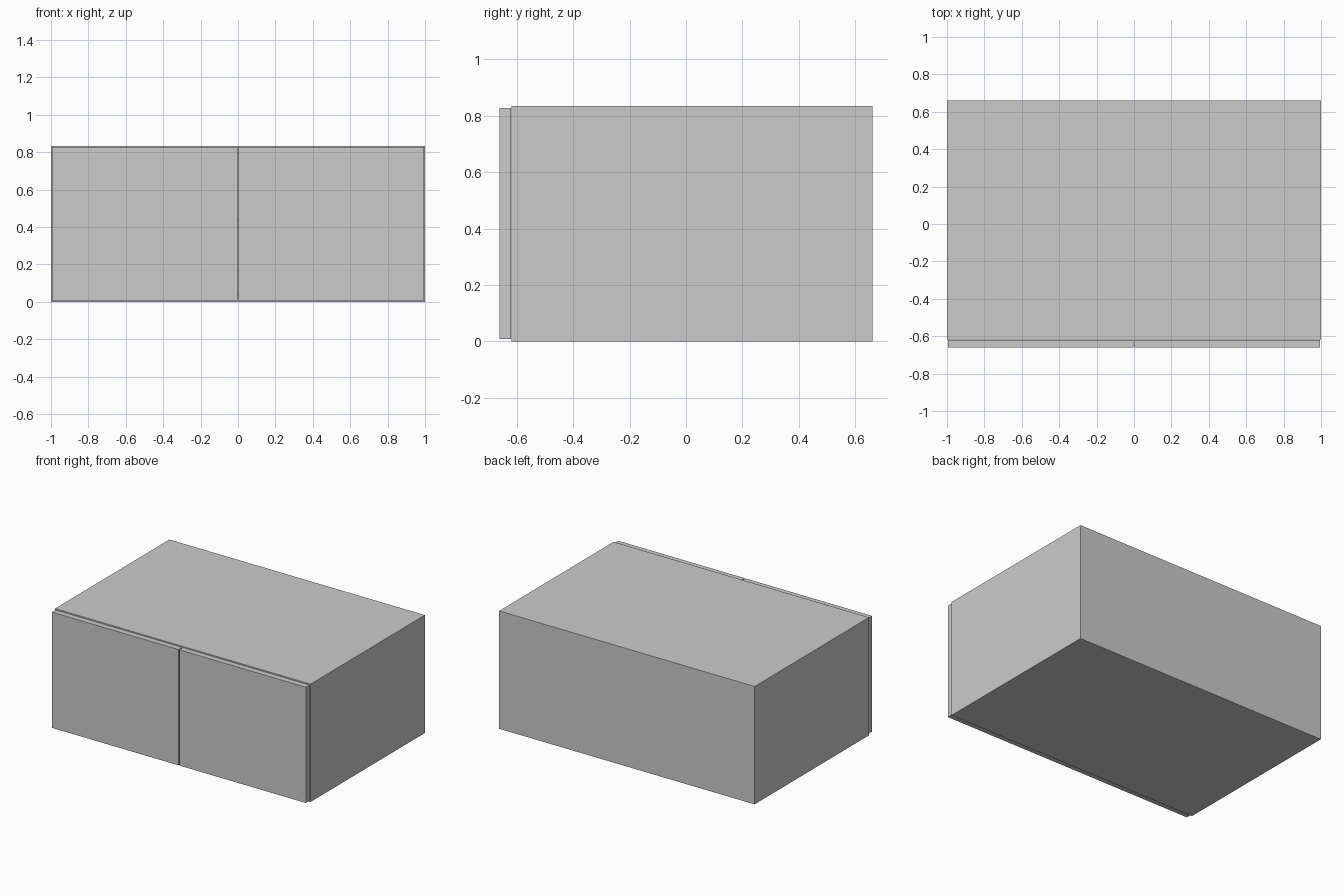
import bpy

if "Cube" in bpy.data.objects:
    bpy.data.objects.remove(bpy.data.objects["Cube"])

W, H = 1.0, 0.834            # half width, height
FRONT, BACK = -0.618, 0.661  # carcass depth range
T, SHEET = 0.04, 0.006       # board and back sheet thickness


def board(name, x, y, z):
    """Box spanning the given (min, max) ranges."""
    bpy.ops.mesh.primitive_cube_add(size=1, location=[sum(r) / 2 for r in (x, y, z)])
    ob = bpy.context.object
    ob.name = ob.data.name = name
    ob.scale = [r[1] - r[0] for r in (x, y, z)]
    bpy.ops.object.transform_apply(location=False, rotation=False, scale=True)
    return ob


depth = (FRONT, BACK - SHEET)
inner = (-W + T, W - T)

# Horizontal boards between the sides
board("bottom_panel", inner, depth, (0, T))
board("top_panel", inner, depth, (H - T, H))
board("middle_shelf", inner, depth, (H / 2 - T / 2, H / 2 + T / 2))

# Thin sheet covering the whole back
board("back_panel", (-W, W), (BACK - SHEET, BACK), (0, H))

# Side panels and overlay doors, one pair per side
for side, s in (("left", -1), ("right", 1)):
    board(side + "_side", sorted((s * W, s * (W - T))), depth, (0, H))
    board(side + "_door", sorted((s * 0.003, s * 0.994)),
          (-0.661, FRONT - 0.003), (0.008, H - 0.007))
